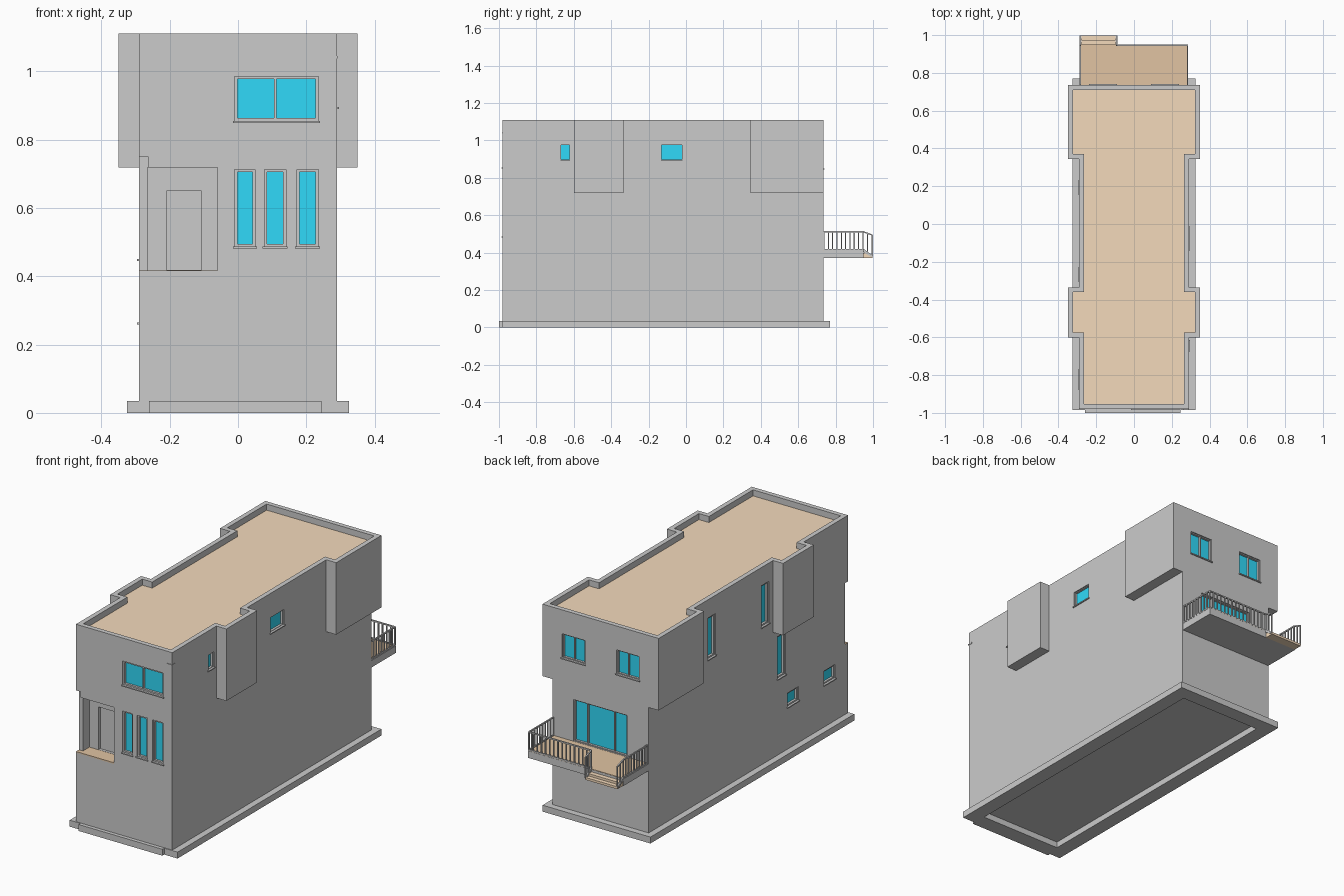
import bpy, bmesh
from mathutils import Vector, Matrix

if "Cube" in bpy.data.objects:
    bpy.data.objects.remove(bpy.data.objects["Cube"])


def mat(name, rgb):
    m = bpy.data.materials.new(name)
    m.diffuse_color = (*rgb, 1)
    m.use_nodes = True
    m.node_tree.nodes["Principled BSDF"].inputs["Base Color"].default_value = m.diffuse_color
    return m


TAN = mat("roof_tan", (0.9, 0.7, 0.5))
DECK = mat("deck_tan", (0.75, 0.55, 0.36))
BLUE = mat("glass_blue", (0.03, 0.7, 0.95))


def finish(name, bm, m=None):
    bmesh.ops.recalc_face_normals(bm, faces=bm.faces)
    me = bpy.data.meshes.new(name)
    bm.to_mesh(me)
    bm.free()
    ob = bpy.data.objects.new(name, me)
    bpy.context.collection.objects.link(ob)
    if m:
        me.materials.append(m)
    return ob


def add_box(bm, x0, x1, y0, y1, z0, z1):
    c = Vector((x0 + x1, y0 + y1, z0 + z1)) / 2
    s = Matrix.Diagonal((x1 - x0, y1 - y0, z1 - z0, 1))
    bmesh.ops.create_cube(bm, size=1, matrix=Matrix.Translation(c) @ s)


def boxes(name, items, m=None):
    bm = bmesh.new()
    for b in items:
        add_box(bm, *b)
    return finish(name, bm, m)


def add_bar(bm, p, q, w):
    p, q = Vector(p), Vector(q)
    d = q - p
    rot = d.to_track_quat('Z', 'Y').to_matrix().to_4x4()
    bmesh.ops.create_cube(bm, size=1, matrix=Matrix.Translation((p + q) / 2) @ rot
                          @ Matrix.Diagonal((w, w, d.length, 1)))


def prism(name, pts, z0, z1, m=None):
    bm = bmesh.new()
    f = bm.faces.new([bm.verts.new((x, y, z0)) for x, y in pts])
    ext = bmesh.ops.extrude_face_region(bm, geom=[f])
    bmesh.ops.translate(bm, vec=(0, 0, z1 - z0),
                        verts=[v for v in ext['geom'] if isinstance(v, bmesh.types.BMVert)])
    return finish(name, bm, m)


def cut(ob, cutters):
    for c in cutters:
        c.hide_render = True
        mod = ob.modifiers.new("cut", 'BOOLEAN')
        mod.operation, mod.solver, mod.object = 'DIFFERENCE', 'EXACT', c
    bpy.context.view_layer.update()
    ev = ob.evaluated_get(bpy.context.evaluated_depsgraph_get())
    me = bpy.data.meshes.new_from_object(ev)
    ob.modifiers.clear()
    ob.data = me
    for c in cutters:
        bpy.data.objects.remove(c)


def footprint(w, b, f, k, s):
    """Outline with two side bays; s insets the bay ends."""
    right = [(w, f), (w, -0.6 + s), (b, -0.6 + s), (b, -0.335 - s), (w, -0.335 - s),
             (w, 0.345 + s), (b, 0.345 + s), (b, k)]
    return right + [(-x, y) for x, y in reversed(right)]


# Walls: plain lower storeys, upper storey with overhanging bays and sunken roof
lower = prism("lower_walls", [(-0.29, -0.98), (0.29, -0.98), (0.29, 0.735), (-0.29, 0.735)], 0.033, 0.718)
upper = prism("upper_walls", footprint(0.29, 0.35, -0.98, 0.735, 0), 0.718, 1.11)
inner = footprint(0.264, 0.324, -0.954, 0.709, 0.026)
roof_cut = prism("roof_cutter", inner, 1.075, 1.3)
prism("roof_deck", inner, 1.07, 1.077, TAN)

# Windows
FACES = {
    'front': lambda u0, u1, n0, n1: (u0, u1, -0.98 - n1, -0.98 - n0),
    'back': lambda u0, u1, n0, n1: (u0, u1, 0.735 + n0, 0.735 + n1),
    'right': lambda u0, u1, n0, n1: (0.29 + n0, 0.29 + n1, u0, u1),
    'left': lambda u0, u1, n0, n1: (-0.29 - n1, -0.29 - n0, u0, u1),
}
holes = {'lower': [], 'upper': []}


def window(name, face, u0, u1, z0, z1, mullions=(), fw=0.008, sill=True):
    at = FACES[face]
    level = 'upper' if z0 > 0.718 else 'lower'
    holes[level].append((*at(u0, u1, -0.03, 0.2), z0, z1))
    boxes(name + "_glass", [(*at(u0, u1, -0.032, -0.018), z0, z1)], BLUE)
    parts = []
    if fw:
        a, b = -0.03, -0.006
        parts += [(*at(u0, u0 + fw, a, b), z0, z1), (*at(u1 - fw, u1, a, b), z0, z1),
                  (*at(u0 + fw, u1 - fw, a, b), z0, z0 + fw), (*at(u0 + fw, u1 - fw, a, b), z1 - fw, z1)]
    parts += [(*at(m - 0.003, m + 0.003, -0.03, -0.008), z0, z1) for m in mullions]
    if sill:
        parts.append((*at(u0 - 0.005, u1 + 0.005, -0.02, 0.006), z0 - 0.006, z0))
    if parts:
        boxes(name + "_frame", parts)


window("front_wide_window", 'front', -0.01, 0.235, 0.855, 0.985, [0.109])
for i, (a, b) in enumerate([(-0.01, 0.05), (0.077, 0.14), (0.172, 0.235)]):
    window(f"front_tall_window_{i}", 'front', a, b, 0.487, 0.713)
window("right_small_window", 'right', -0.67, -0.62, 0.895, 0.978, fw=0.003)
window("right_wide_window", 'right', -0.135, -0.018, 0.895, 0.978, fw=0.003)
window("left_upper_window_0", 'left', 0.16, 0.225, 0.785, 1.01)
window("left_upper_window_1", 'left', -0.3, -0.235, 0.785, 1.01)
window("left_stair_window", 'left', -0.44, -0.375, 0.45, 0.68)
window("left_low_window_0", 'left', -0.555, -0.46, 0.265, 0.34)
window("left_low_window_1", 'left', -0.87, -0.775, 0.265, 0.34)
for s, side in ((1, "right"), (-1, "left")):
    u0, u1 = sorted((s * 0.095, s * 0.232))
    window(f"back_window_{side}", 'back', u0, u1, 0.85, 0.98, [s * 0.163], fw=0.005)
window("balcony_door", 'back', -0.158, 0.163, 0.414, 0.64, [-0.078, 0.083], fw=0.005, sill=False)

# Corner entrance porch with recessed door
porch = [(-0.4, -1.1), (-0.06, -1.1), (-0.06, -0.9), (-0.265, -0.9), (-0.265, -0.955), (-0.4, -0.955)]
porch_cut = prism("porch_cutter", porch, 0.415, 0.8)
door_cut = boxes("door_cutter", [(-0.21, -0.107, -0.93, -0.885, 0.418, 0.65)])
corner_cut = boxes("corner_cutter", [(-0.4, -0.263, -1.1, -0.955, 0.6, 0.75)])
prism("porch_floor", [(max(x, -0.29), max(y, -0.98)) for x, y in porch], 0.41, 0.417, DECK)

cut(lower, [boxes("lower_cutter", holes['lower']), porch_cut, door_cut])
cut(upper, [boxes("upper_cutter", holes['upper']), roof_cut, corner_cut])

# Plinth ring, front step and spout
boxes("plinth", [(-0.325, -0.245, -0.984, 0.77, 0, 0.035), (0.245, 0.325, -0.984, 0.77, 0, 0.035),
                 (-0.245, 0.245, -0.984, -0.91, 0, 0.035), (-0.245, 0.245, 0.69, 0.77, 0, 0.035)])
boxes("front_step", [(-0.26, 0.245, -1.0, -0.984, 0, 0.035)])
boxes("roof_spout", [(0.26, 0.292, -0.984, -0.975, 1.038, 1.045),
                     (0.285, 0.292, -0.984, -0.955, 1.038, 1.045)])

# Balcony slab, deck and steps
boxes("balcony_slab", [(-0.288, 0.287, 0.73, 0.95, 0.372, 0.41)])
boxes("balcony_deck", [(-0.285, 0.284, 0.735, 0.949, 0.405, 0.413)], DECK)
boxes("balcony_steps", [(-0.285, -0.092, 0.95, 0.975, 0.372, 0.398),
                        (-0.285, -0.092, 0.975, 0.998, 0.372, 0.385)], TAN)

# Railings with square balusters, sloping down beside the steps
bm = bmesh.new()


def railing(p, q, n, h0=0.415, h1=0.512, drop0=0, drop1=0):
    p, q = Vector(p), Vector(q)
    for z, d in ((h0, drop0), (h1, drop1)):
        add_bar(bm, (p.x, p.y, z), (q.x, q.y, z - d), 0.007)
    for i in range(n + 1):
        t = i / n
        c = p.lerp(q, t)
        add_bar(bm, (c.x, c.y, h0 - drop0 * t), (c.x, c.y, h1 - drop1 * t), 0.006)


railing((0.283, 0.738), (0.283, 0.946), 9)
railing((-0.284, 0.738), (-0.284, 0.946), 9)
railing((-0.09, 0.946), (0.283, 0.946), 15)
for x in (-0.284, -0.092):
    railing((x, 0.946), (x, 0.996), 2, 0.418, 0.512, 0.036, 0.018)
    add_bar(bm, (x, 0.948, 0.41), (x, 0.994, 0.38), 0.01)
finish("balcony_railing", bm)
